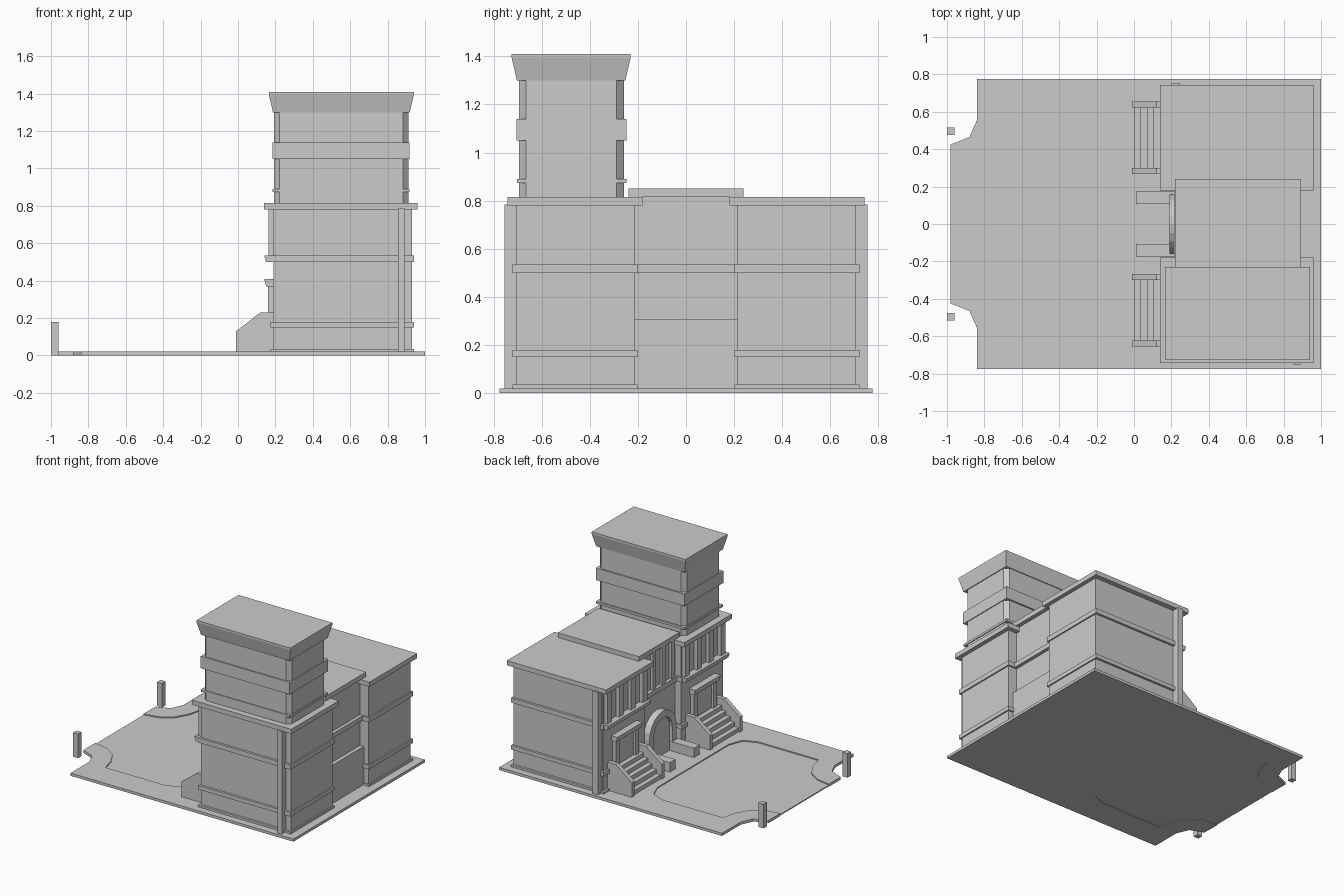
import bpy, bmesh, math

cube = bpy.data.objects.get("Cube")
if cube:
    bpy.data.objects.remove(cube, do_unlink=True)

stone = bpy.data.materials.new("stone_grey")
stone.use_nodes = True
GREY = (0.6, 0.6, 0.6, 1)
stone.diffuse_color = GREY
stone.node_tree.nodes["Principled BSDF"].inputs["Base Color"].default_value = GREY


def finish(name, bm):
    bmesh.ops.recalc_face_normals(bm, faces=bm.faces)
    mesh = bpy.data.meshes.new(name)
    bm.to_mesh(mesh)
    bm.free()
    mesh.materials.append(stone)
    obj = bpy.data.objects.new(name, mesh)
    bpy.context.collection.objects.link(obj)
    return obj


def extrude(name, points, direction):
    """Prism from a 3D outline swept along a direction."""
    bm = bmesh.new()
    face = bm.faces.new([bm.verts.new(p) for p in points])
    geo = bmesh.ops.extrude_face_region(bm, geom=[face])
    verts = [v for v in geo["geom"] if isinstance(v, bmesh.types.BMVert)]
    bmesh.ops.translate(bm, verts=verts, vec=direction)
    return finish(name, bm)


def slab(name, outline, z0, z1):
    return extrude(name, [(x, y, z0) for x, y in outline], (0, 0, z1 - z0))


def box(name, x, y, z):
    y0, y1 = sorted(y)
    return slab(name, [(x[0], y0), (x[1], y0), (x[1], y1), (x[0], y1)], *z)


def side_profile(name, points, y):
    """Prism from an x-z outline between two y values."""
    return extrude(name, [(a, y[0], b) for a, b in points], (0, y[1] - y[0], 0))


def mirrored(half):
    return half + [(x, -y) for x, y in reversed(half)]


# Ground: plinth with a driveway notch opening at the gate
outer = [(1, .775), (-.84, .775), (-.84, .555), (-.88, .465), (-.98, .425)]
drive = [(-.98, .285), (-.87, .305), (-.78, .365), (-.725, .46), (-.70, .565),
         (-.20, .565), (-.10, .525), (-.06, .42)]
slab("plinth", mirrored(outer + drive), 0, .02)
slab("driveway", mirrored(drive), .004, .012)

for side, s in (("left", 1), ("right", -1)):
    # Gate post
    box(side + "_gate_post", (-1, -.96), (s * .475, s * .515), (0, .18))

    # Wing body, bands and roof
    box(side + "_wing", (.19, .93), (s * .212, s * .705), (.005, .79))
    for name, z in (("base", (.02, .035)), ("lower", (.15, .18)), ("upper", (.50, .535))):
        box(f"{side}_{name}_band", (.175, .94), (s * .202, s * .722), z)
    box(side + "_wing_roof", (.14, .96), (s * .18, s * .742), (.78, .815))

    # Sloped ledge and pilasters of the upper storey
    side_profile(side + "_ledge", [(.14, .535), (.15, .50), (.19, .50), (.19, .535)],
                 (s * .21, s * .715))
    for i in range(4):
        y = s * (.25 + i * .14)
        box(f"{side}_pilaster_{i + 1}", (.162, .2), (y - .025, y + .025), (.535, .785))

    # Entrance surround and canopy
    for y in (.345, .575):
        box(side + "_door_jamb", (.16, .2), (s * (y - .02), s * (y + .02)), (.02, .37))
    box(side + "_door", (.178, .2), (s * .36, s * .56), (.02, .37))
    side_profile(side + "_canopy", [(.14, .41), (.15, .37), (.2, .37), (.2, .41)],
                 (s * .31, s * .61))

    # Stairs between sloping cheek walls
    for y in (.283, .638):
        side_profile(side + "_stair_cheek",
                     [(-.01, .01), (-.01, .13), (.12, .23), (.19, .23), (.19, .01)],
                     (s * (y - .016), s * (y + .016)))
    for i in range(5):
        box(f"{side}_step_{i + 1}", (i * .035, .19), (s * .29, s * .63),
            (.01, .05 + i * .032))

    # Low wall beside the middle door
    box(side + "_low_wall", (.01, .25), (s * .108, s * .176), (.01, .09))

# Corner piers, at opposite ends of the two wings
box("left_pier", (.2, .245), (.70, .755), (.01, .785))
box("right_pier", (.855, .89), (-.755, -.70), (.01, .785))

# Middle block
box("middle_block", (.24, .86), (-.22, .22), (.005, .82))
box("middle_rear_base", (.24, .89), (-.22, .22), (.005, .305))
box("middle_band", (.215, .885), (-.205, .205), (.50, .535))
box("middle_roof", (.22, .89), (-.24, .24), (.815, .85))
for i in range(4):
    y = -.165 + i * .11
    box(f"middle_pilaster_{i + 1}", (.222, .25), (y - .02, y + .02), (.535, .815))

# Arched doorway
RING = 10
arc = [(math.cos(math.pi * i / RING), math.sin(math.pi * i / RING)) for i in range(RING + 1)]
arch = [(.16, .01)] + [(.16 * c, .2 + .16 * t) for c, t in arc] + [(-.16, .01)]
arch += [(-.11, .01)] + [(.11 * c, .2 + .11 * t) for c, t in reversed(arc)] + [(.11, .01)]
extrude("door_arch", [(.19, y, z) for y, z in arch], (.055, 0, 0))
door = [(.115, .01)] + [(.115 * c, .2 + .115 * t) for c, t in arc] + [(-.115, .01)]
extrude("middle_door", [(.212, y, z) for y, z in door], (.03, 0, 0))

# Tower with chamfered corners
X0, X1, Y0, Y1, C = .192, .912, -.695, -.258, .03
shaft = [(X0 + C, Y0), (X1 - C, Y0), (X1, Y0 + C), (X1, Y1 - C),
         (X1 - C, Y1), (X0 + C, Y1), (X0, Y1 - C), (X0, Y0 + C)]
slab("tower_shaft", shaft, .81, 1.31)
box("tower_lower_band", (.185, .918), (-.702, -.248), (.873, .89))
box("tower_upper_band", (.185, .918), (-.704, -.247), (1.05, 1.14))

# Flared tower roof
crown = box("tower_crown", (.165, .94), (-.725, -.23), (1.30, 1.395))
for v in crown.data.vertices:
    if v.co.z < 1.35:
        v.co.x += .022 if v.co.x < .5 else -.022
        v.co.y += .022 if v.co.y < -.5 else -.022
box("tower_roof", (.165, .94), (-.725, -.23), (1.395, 1.41))
